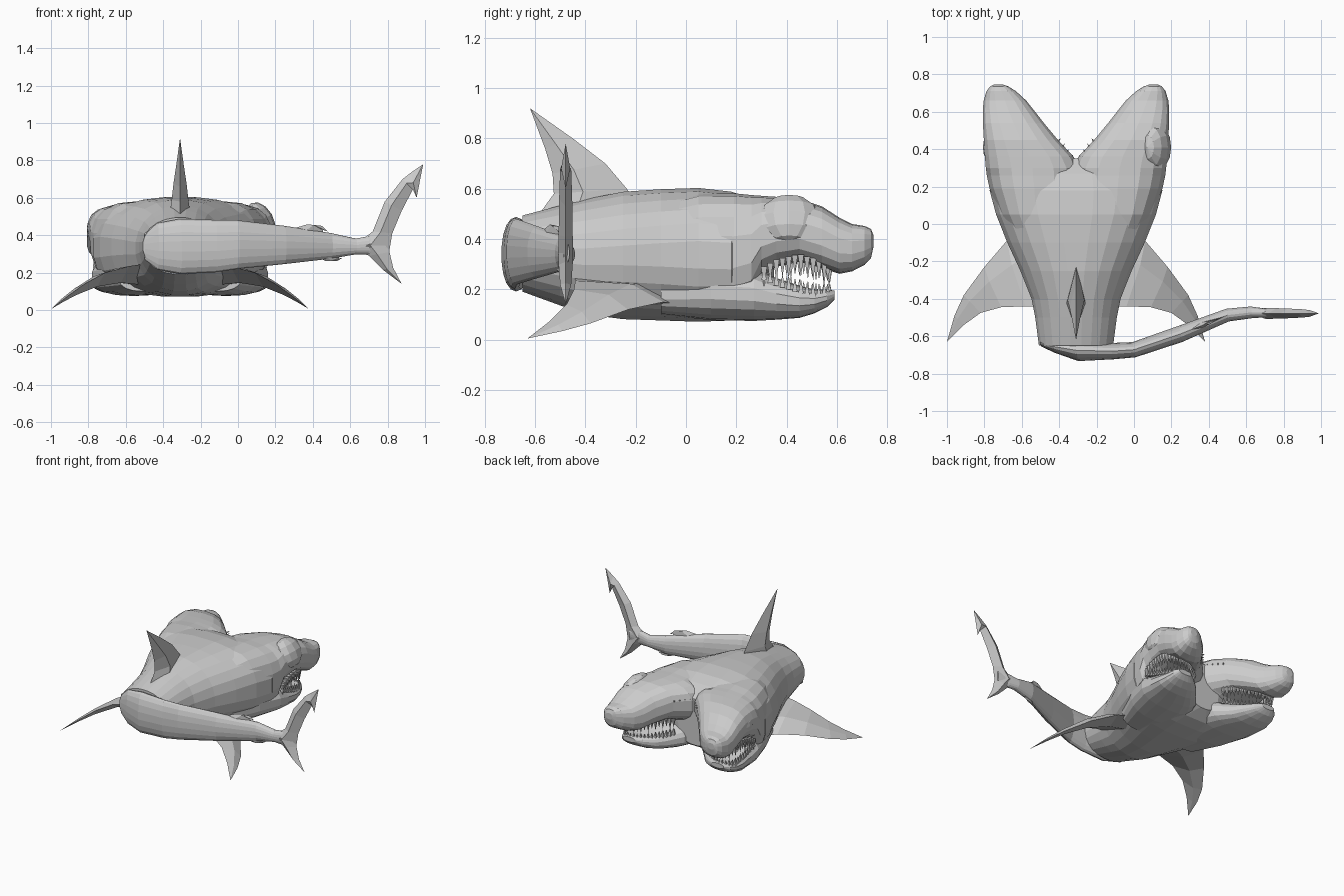
import bpy, bmesh, math
from mathutils import Vector

if "Cube" in bpy.data.objects:
    bpy.data.objects.remove(bpy.data.objects["Cube"], do_unlink=True)

MID = -0.31          # x of the body's symmetry plane
SIDES = {"left": 1, "right": -1}

skin = bpy.data.materials.new("shark grey")
skin.use_nodes = True
GREY = (0.6, 0.6, 0.6, 1)
skin.diffuse_color = GREY
skin.node_tree.nodes["Principled BSDF"].inputs["Base Color"].default_value = GREY


def finish(name, bm):
    bmesh.ops.remove_doubles(bm, verts=bm.verts, dist=0.0005)
    bmesh.ops.recalc_face_normals(bm, faces=bm.faces)
    mesh = bpy.data.meshes.new(name)
    bm.to_mesh(mesh)
    bm.free()
    mesh.materials.append(skin)
    obj = bpy.data.objects.new(name, mesh)
    bpy.context.collection.objects.link(obj)
    return obj


def loft(name, rings):
    """Skin a list of equal-length point rings and cap both ends."""
    bm = bmesh.new()
    rows = [[bm.verts.new(p) for p in ring] for ring in rings]
    n = len(rows[0])
    for a, b in zip(rows, rows[1:]):
        for i in range(n):
            j = (i + 1) % n
            bm.faces.new((a[i], a[j], b[j], b[i]))
    bm.faces.new(rows[0])
    bm.faces.new(rows[-1])
    return finish(name, bm)


def ring(center, across, half_w, half_h, power=0.75, n=18):
    """Rounded-box cross-section, upright, with the given sideways direction."""
    pts = []
    for i in range(n):
        a = math.tau * (i + 0.5) / n
        c, s = math.cos(a), math.sin(a)
        u = math.copysign(abs(c) ** power, c) * half_w
        v = math.copysign(abs(s) ** power, s) * half_h
        pts.append(Vector(center) + Vector(across) * u + Vector((0, 0, v)))
    return pts


def fin(name, stations, normal, crest=0.4):
    """Diamond-section blade; each station is (leading point, trailing point, half thickness)."""
    rings = []
    for lead, trail, t in stations:
        lead, trail = Vector(lead), Vector(trail)
        mid = lead.lerp(trail, crest)
        off = Vector(normal).normalized() * t
        rings.append([lead, mid + off, trail, mid - off])
    return loft(name, rings)


def lerp_table(table, y):
    """Piecewise linear lookup in (key, value) pairs."""
    for (a, va), (b, vb) in zip(table, table[1:]):
        if y <= b:
            return va + (vb - va) * max(0, (y - a) / (b - a))
    return table[-1][1]


def side_section(y, inner, outer, low, high, s, power=0.75):
    """Head section at depth y; inner and outer are distances from the body plane."""
    center = (MID + s * (inner + outer) / 2, y, (low + high) / 2)
    return ring(center, (1, 0, 0), (outer - inner) / 2, (high - low) / 2, power)


def trunk_section(y, half_w, low, high):
    """Trunk section, round at the rear and boxier toward the heads."""
    power = max(0.78, min(0.95, 0.8 - 0.5 * y))
    return ring((MID, y, (low + high) / 2), (1, 0, 0), half_w, (high - low) / 2, power, 24)


# Trunk: depth, half width, bottom, top
trunk = [(-.65, .20, .19, .495), (-.5, .22, .135, .535),
         (-.4, .24, .10, .56), (-.25, .30, .08, .59), (-.1, .37, .075, .60),
         (.05, .43, .07, .605), (.18, .465, .075, .59), (.27, .42, .09, .56),
         (.35, .13, .14, .48)]
loft("body", [trunk_section(*row) for row in trunk])

# Upper heads and jaws: depth, inner, outer, bottom, top
upper = [(-.1, .04, .33, .14, .54), (.05, .02, .41, .12, .58), (.19, -.02, .465, .115, .582),
         (.26, -.02, .48, .15, .575), (.3, -.02, .485, .255, .572), (.36, .01, .49, .29, .568),
         (.45, .095, .495, .31, .56), (.54, .17, .50, .285, .53), (.61, .225, .50, .262, .485),
         (.66, .265, .495, .272, .46), (.71, .32, .48, .298, .452), (.735, .36, .46, .325, .44),
         (.745, .39, .44, .37, .415)]
lower = [(-.1, .05, .33, .10, .26), (.1, .02, .42, .078, .3), (.27, .02, .472, .075, .285),
         (.36, .07, .472, .08, .245), (.45, .15, .472, .087, .215), (.51, .2, .46, .105, .2),
         (.56, .26, .44, .13, .2), (.59, .31, .41, .16, .195)]
mouth_line = [(row[0], row[3]) for row in upper]
jaw_line = [(row[0], row[4]) for row in lower]
tooth_path = [Vector(p) for p in ((.455, .31), (.455, .42), (.445, .51), (.42, .56),
                                  (.37, .575), (.31, .56), (.235, .5), (.13, .4))]


def along(path, t):
    """Point at fraction t of a polyline."""
    lengths = [(b - a).length for a, b in zip(path, path[1:])]
    d = t * sum(lengths)
    for a, b, size in zip(path, path[1:], lengths):
        if d <= size:
            return a.lerp(b, d / size)
        d -= size
    return path[-1]


def spike(bm, base, tip, radius):
    """Four-sided tooth from base to tip."""
    base, tip = Vector(base), Vector(tip)
    axis = (tip - base).normalized()
    u = axis.orthogonal().normalized()
    v = axis.cross(u)
    corners = [bm.verts.new(base + d * radius) for d in (u, v, -u, -v)]
    point = bm.verts.new(tip)
    for i in range(4):
        bm.faces.new((corners[i], corners[(i + 1) % 4], point))
    bm.faces.new(corners)


def eye(name, center, radii, tilt):
    """Flattened faceted dome."""
    bm = bmesh.new()
    bmesh.ops.create_uvsphere(bm, u_segments=12, v_segments=6, radius=1)
    obj = finish(name, bm)
    obj.scale = radii
    obj.rotation_euler = (0, tilt, 0)
    obj.location = center


TEETH = 26
for side, s in SIDES.items():
    loft(side + "_upper_head", [side_section(*row, s) for row in upper])
    loft(side + "_lower_jaw", [side_section(*row, s, 0.8) for row in lower])

    # Teeth rows on both jaws
    bm = bmesh.new()
    for i in range(TEETH):
        p = along(tooth_path, i / (TEETH - 1))
        x, y = MID + s * p.x, p.y
        size = 0.045 if i % 2 else 0.06
        roof, floor = lerp_table(mouth_line, y), lerp_table(jaw_line, y)
        spike(bm, (x, y, roof + 0.03), (x, y, roof - size), 0.017)
        spike(bm, (x, y, floor - 0.03), (x, y, floor + size * 0.5), 0.015)
    finish(side + "_teeth", bm)

    # Inner eye and ragged edge where the heads meet
    eye(side + "_inner_eye", (MID + s * .2, .43, .49), (.03, .08, .06), s * -0.6)
    bm = bmesh.new()
    for i in range(4):
        x, y = MID + s * (.02 + i * .022), .345 + i * .03
        spike(bm, (x + s * .03, y - .02, .46), (x - s * .005, y + .025, .48), 0.018)
    finish(side + "_notch_spikes", bm)

    # Pectoral fin
    def at(dx, y, z):
        return (MID + s * dx, y, z)
    fin(side + "_pectoral_fin", [
        (at(.22, .04, .13), at(.17, -.44, .25), .05),
        (at(.37, -.09, .15), at(.27, -.44, .235), .042),
        (at(.49, -.23, .12), at(.40, -.445, .2), .03),
        (at(.60, -.38, .065), at(.51, -.475, .14), .018),
        (at(.65, -.49, .035), at(.60, -.54, .075), .01),
        (at(.69, -.63, .005), at(.69, -.63, .005), 0)], (s * .35, .3, 1))

# Outer eyes: one swollen, one small
eye("left_outer_eye", (.12, .41, .478), (.07, .125, .106), -0.5)
eye("right_outer_eye", (-.765, .41, .45), (.04, .08, .06), 0.35)

# Dorsal fin
fin("dorsal_fin", [
    ((MID, -.2, .55), (MID, -.59, .49), .055),
    ((MID, -.235, .60), (MID, -.525, .58), .045),
    ((MID, -.32, .70), (MID, -.53, .66), .035),
    ((MID, -.45, .80), (MID, -.56, .76), .02),
    ((MID, -.62, .92), (MID, -.62, .92), 0)], (1, 0, 0), 0.6)

# Tail stalk sweeping round to the left: x, y, z, half thickness, half height
stalk = [(-.5, -.64, .34, .015, .07), (-.43, -.655, .34, .035, .125),
         (-.31, -.675, .34, .06, .148),
         (-.12, -.68, .342, .045, .14), (0, -.672, .35, .042, .13),
         (.25, -.587, .348, .045, .102), (.5, -.487, .343, .035, .068),
         (.63, -.472, .34, .032, .042), (.70, -.475, .345, .025, .05),
         (.79, -.475, .345, .012, .04)]
loft("tail_stalk", [ring((x, y, z), Vector((.2, -.98, 0)), t, h, 0.95)
                    for x, y, z, t, h in stalk])


def tail_blade(name, rows):
    fin(name, [((a, -.478, b), (c, -.478, d), t) for a, b, c, d, t in rows], (0, 1, 0))


# Tail fin lobes
tail_blade("tail_upper_lobe", [
    (.63, .35, .81, .32, .03), (.72, .42, .825, .41, .028), (.785, .58, .875, .53, .026),
    (.88, .70, .935, .645, .022), (.925, .735, .955, .60, .018), (.99, .78, .99, .78, 0)])
tail_blade("tail_lower_lobe", [
    (.63, .34, .81, .37, .03), (.70, .29, .81, .31, .028), (.775, .215, .83, .225, .022),
    (.875, .14, .875, .14, 0)])

# Small fins above and below the stalk
DIRECTION = (-.37, .93, 0)
fin("second_dorsal_fin", [((.24, -.59, .42), (.46, -.50, .38), .02),
                          ((.37, -.54, .458), (.45, -.505, .45), .008),
                          ((.48, -.495, .42), (.48, -.495, .42), 0)], DIRECTION)
fin("anal_fin", [((.38, -.535, .30), (.56, -.475, .31), .02),
                 ((.47, -.5, .262), (.53, -.48, .262), .008),
                 ((.56, -.475, .28), (.56, -.475, .28), 0)], DIRECTION)
